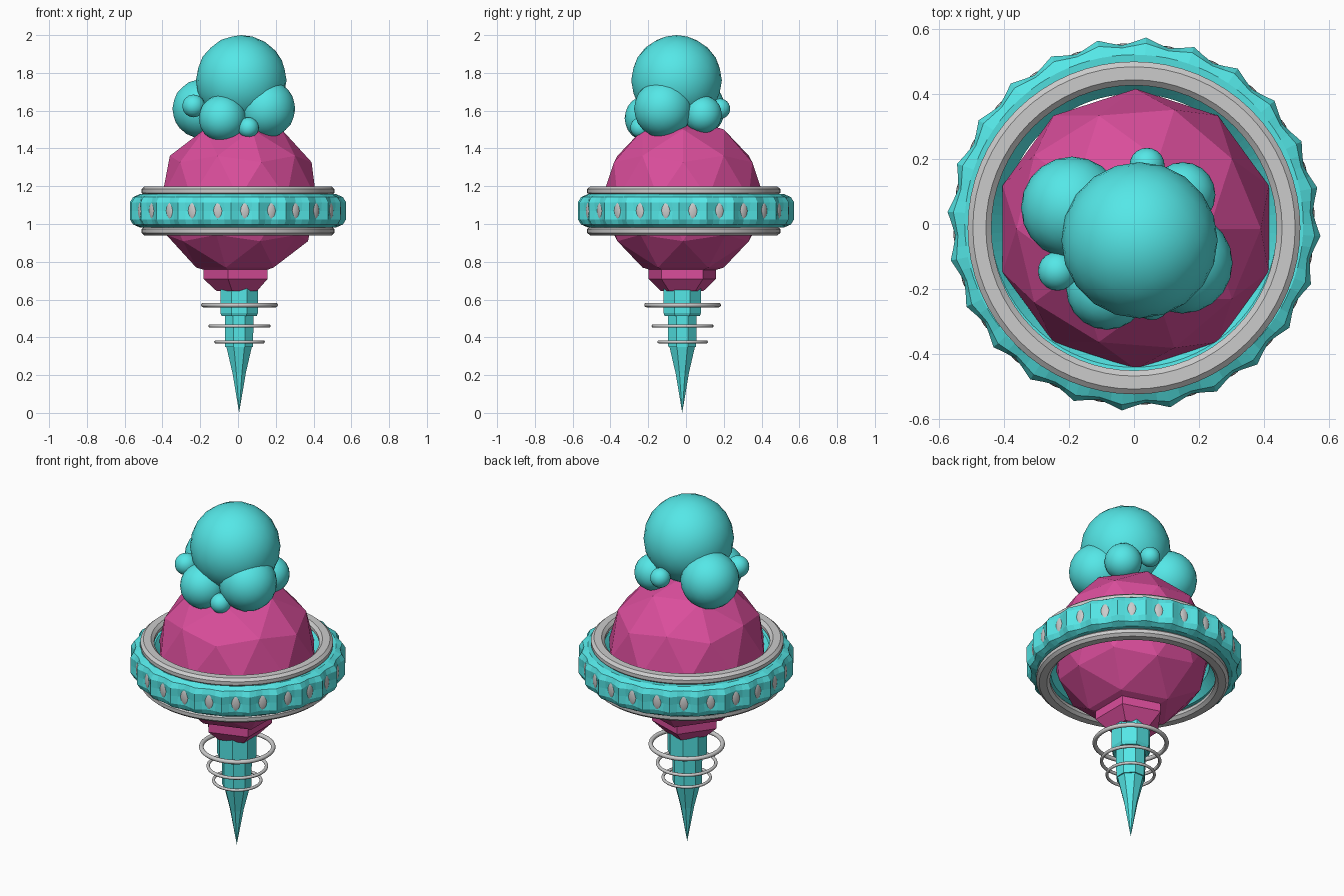
import bpy, bmesh
from math import sin, cos, pi, radians

if "Cube" in bpy.data.objects:
    bpy.data.objects.remove(bpy.data.objects["Cube"])


def material(name, color):
    m = bpy.data.materials.new(name)
    m.diffuse_color = color
    m.use_nodes = True
    m.node_tree.nodes["Principled BSDF"].inputs["Base Color"].default_value = m.diffuse_color
    return m


TEAL = material("teal", (0.09, 0.8, 0.8, 1))
PINK = material("pink", (0.7, 0.075, 0.33, 1))


def finish(obj, name, mat=None, smooth=None):
    obj.name = name
    if mat:
        obj.data.materials.append(mat)
    if smooth:
        bpy.ops.object.select_all(action='DESELECT')
        obj.select_set(True)
        bpy.context.view_layer.objects.active = obj
        bpy.ops.object.shade_smooth_by_angle(angle=radians(smooth))
    return obj


def lathe(name, profile, sides, phase=0.0, loc=(0, 0, 0), mat=None,
          closed=False, smooth=None, dent=None):
    """Revolve (radius, z) points; dent(i, j) may reduce the radius."""
    bm = bmesh.new()
    rows = []
    for i in range(sides):
        a = phase + 2 * pi * i / sides
        row = []
        for j, (r, z) in enumerate(profile):
            if dent:
                r -= dent(i, j)
            row.append(bm.verts.new((r * cos(a), r * sin(a), z)))
        rows.append(row)
    n = len(profile)
    for i in range(sides):
        a, b = rows[i], rows[(i + 1) % sides]
        for j in range(n if closed else n - 1):
            k = (j + 1) % n
            bm.faces.new((a[j], b[j], b[k], a[k]))
    bmesh.ops.remove_doubles(bm, verts=bm.verts, dist=1e-5)
    bmesh.ops.recalc_face_normals(bm, faces=bm.faces)
    me = bpy.data.meshes.new(name)
    bm.to_mesh(me)
    bm.free()
    obj = bpy.data.objects.new(name, me)
    obj.location = loc
    bpy.context.collection.objects.link(obj)
    return finish(obj, name, mat, smooth)


# Faceted body
bpy.ops.mesh.primitive_ico_sphere_add(subdivisions=2, radius=0.43, location=(0.005, -0.015, 1.135))
finish(bpy.context.object, "body", PINK)

# Cluster of bubbles on top
bubbles = [
    (0.017, -0.05, 1.76, 0.24), (-0.19, 0.05, 1.61, 0.157),
    (0.148, -0.12, 1.61, 0.155), (-0.083, -0.2, 1.56, 0.125),
    (0.15, 0.09, 1.58, 0.1), (-0.235, -0.145, 1.625, 0.06),
    (0.055, -0.24, 1.51, 0.055), (0.04, 0.18, 1.61, 0.054),
]
for i, (x, y, z, r) in enumerate(bubbles):
    bpy.ops.mesh.primitive_ico_sphere_add(subdivisions=3, radius=r, location=(x, y, z))
    finish(bpy.context.object, f"bubble_{i + 1}", TEAL, 60)

# Scalloped wheel rim: four columns per stud, dented where the stud sits
STUDS, MID = 24, 1.07
phase = radians(-90 + 3.75)
half = [(0.40, 0.03), (0.44, 0.08), (0.52, 0.088), (0.556, 0.073), (0.574, 0.045)]
rim = [(r, MID + z) for r, z in half] + [(0.574, MID)] + [(r, MID - z) for r, z in reversed(half)]
depth = [0, 0, 0, 0.014, 0.024, 0.03, 0.024, 0.014, 0, 0, 0]
wave = [1, 0.6, 0, 0.6]
lathe("wheel_rim", rim, STUDS * 4, phase, (0, 0, 0), TEAL, closed=True,
      dent=lambda i, j: depth[j] * wave[i % 4])

# Oval studs around the rim
for i in range(STUDS):
    a = phase + 2 * pi * i / STUDS
    bpy.ops.mesh.primitive_uv_sphere_add(segments=16, ring_count=8, radius=1,
                                         location=(0.542 * cos(a), 0.542 * sin(a), MID),
                                         rotation=(0, 0, a))
    bpy.context.object.scale = (0.014, 0.03, 0.05)
    finish(bpy.context.object, f"stud_{i + 1}", None, 60)

# Chamfered grey bands above and below the rim
band = [(0.438, -0.01), (0.438, 0.008), (0.455, 0.024), (0.495, 0.024),
        (0.511, 0.01), (0.511, -0.01), (0.495, -0.024), (0.455, -0.024)]
for name, z in (("upper_band", 1.175), ("lower_band", 0.963)):
    lathe(name, band, 64, 0, (0, -0.012, z), closed=True, smooth=30)

# Five-sided collar under the body
lathe("collar", [(0, 0.765), (0.187, 0.765), (0.187, 0.709), (0.118, 0.645), (0, 0.645)],
      5, pi, (0.005, -0.02, 0), PINK)

# Stepped eight-sided shaft and pointed tip
lathe("shaft", [(0, 0.66), (0.108, 0.66), (0.108, 0.53), (0.1, 0.512), (0.082, 0.512),
                (0.08, 0.35), (0.073, 0.35), (0.038, 0.21), (0, 0)],
      8, pi / 8, (0.006, -0.02, 0), TEAL)

# Floating rings around the shaft
for i, (z, R, r) in enumerate([(0.571, 0.191, 0.012), (0.46, 0.155, 0.009), (0.376, 0.126, 0.008)]):
    bpy.ops.mesh.primitive_torus_add(major_segments=48, minor_segments=12, major_radius=R,
                                     minor_radius=r, location=(0.008, -0.018, z))
    finish(bpy.context.object, f"shaft_ring_{i + 1}", None, 60)
